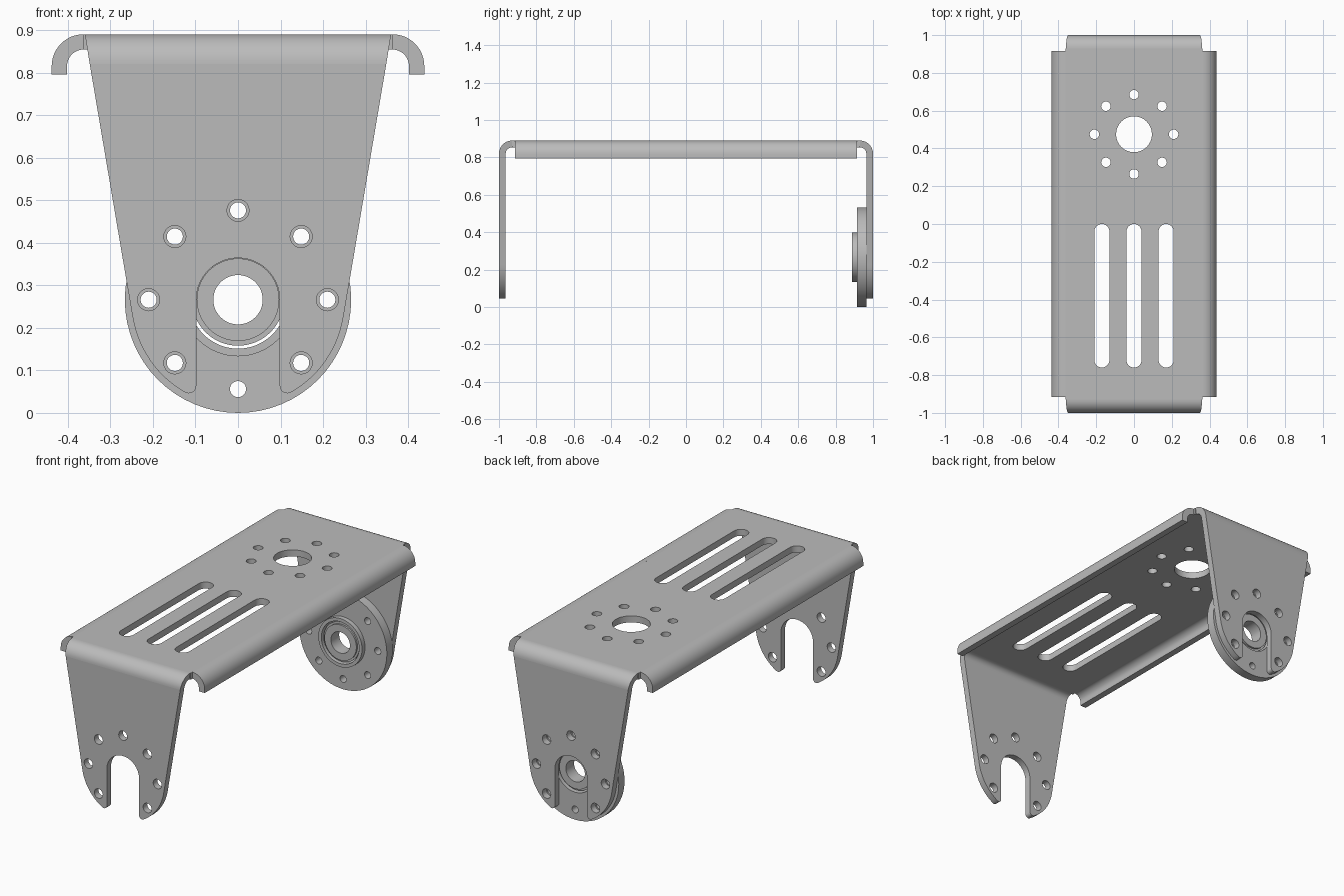
import bpy, bmesh
from math import sin, cos, pi, radians
from mathutils import Matrix

if "Cube" in bpy.data.objects:
    bpy.data.objects.remove(bpy.data.objects["Cube"])

steel = bpy.data.materials.new("grey_steel")
steel.use_nodes = True
GREY = (0.5, 0.5, 0.5, 1)
steel.diffuse_color = GREY
steel.node_tree.nodes["Principled BSDF"].inputs["Base Color"].default_value = GREY

T = 0.036                    # sheet thickness
TOP = 0.89                   # top of the sheet
AXLE = 0.266                 # height of the pivot
FLAT = Matrix.Identity(4)
UPRIGHT = Matrix.Rotation(pi / 2, 4, 'X')                                    # profile in x, z
SIDEWAYS = Matrix(((0, 0, 1, 0), (1, 0, 0, 0), (0, 1, 0, 0), (0, 0, 0, 1)))  # profile in y, z


def arc(cx, cy, r, a0, a1, n=12):
    angles = [radians(a0 + (a1 - a0) * i / n) for i in range(n + 1)]
    return [(cx + r * cos(a), cy + r * sin(a)) for a in angles]


def circle(cx, cy, r, n=32):
    return arc(cx, cy, r, 0, 360, n)[:-1]


def bolt_circle(cx, cy, r, skip=None):
    return [circle(cx + 0.21 * cos(k * pi / 4), cy + 0.21 * sin(k * pi / 4), r, 20)
            for k in range(8) if k != skip]


def sheet(name, outline, holes, depth, frame, place=(0, 0, 0)):
    """Extrude an outline with holes to a solid of the given depth."""
    curve = bpy.data.curves.new(name, 'CURVE')
    curve.dimensions = '2D'
    curve.fill_mode = 'BOTH'
    curve.extrude = depth / 2
    for loop in [outline] + holes:
        spline = curve.splines.new('POLY')
        spline.points.add(len(loop) - 1)
        for point, (u, v) in zip(spline.points, loop):
            point.co = (u, v, 0, 1)
        spline.use_cyclic_u = True
    temp = bpy.data.objects.new(name + "_curve", curve)
    bpy.context.collection.objects.link(temp)
    bpy.context.view_layer.update()
    mesh = bpy.data.meshes.new_from_object(temp.evaluated_get(bpy.context.evaluated_depsgraph_get()))
    bpy.data.objects.remove(temp)
    bm = bmesh.new()
    bm.from_mesh(mesh)
    bmesh.ops.remove_doubles(bm, verts=bm.verts, dist=1e-5)
    bm.transform(Matrix.Translation(place) @ frame)
    bmesh.ops.recalc_face_normals(bm, faces=bm.faces)
    bm.to_mesh(mesh)
    bm.free()
    mesh.materials.clear()
    mesh.materials.append(steel)
    obj = bpy.data.objects.new(name, mesh)
    bpy.context.collection.objects.link(obj)
    bpy.ops.object.select_all(action='DESELECT')
    obj.select_set(True)
    bpy.context.view_layer.objects.active = obj
    bpy.ops.object.shade_smooth_by_angle(angle=radians(30))
    return obj


# Top plate with a pivot hole, bolt holes and three long slots
W, L = 0.363, 0.93
slots = [arc(x, -0.04, 0.04, 0, 180) + arc(x, -0.72, 0.04, 180, 360) for x in (-0.17, 0, 0.17)]
sheet("top_plate", [(-W, -L), (W, -L), (W, L), (-W, L)],
      [circle(0, 0.475, 0.095)] + bolt_circle(0, 0.475, 0.025) + slots,
      T, FLAT, (0, 0, TOP - T / 2))

# Curled hems along both long sides
R = 0.075
hem = ([(W + R, 0.795)] + arc(W, TOP - R, R, 0, 90)
       + arc(W, TOP - R, R - T, 90, 0) + [(W + R - T, 0.795)])
for side, s in (("left", 1), ("right", -1)):
    sheet(side + "_hem", [(s * x, z) for x, z in hem], [], 1.83, UPRIGHT)

# Leg outline: tapered sides, round lower end, open slot in the middle
B = 0.07
half = ([(0.3485, TOP - B)] + arc(0, AXLE, 0.251, -9.4, -61, 14)
        + arc(0.116, 0.064, 0.018, 270, 180, 5) + arc(0, AXLE, 0.098, 0, 90, 16))
leg = half + [(-x, z) for x, z in reversed(half[:-1])]

# Bent corners and legs at both ends
bend = arc(L, TOP - B, B, 0, 90) + arc(L, TOP - B, B - T, 90, 0)
for end, s in (("front", -1), ("back", 1)):
    corner = sheet(end + "_bend", [(s * y, z) for y, z in bend], [], 2, SIDEWAYS)
    for v in corner.data.vertices:
        v.co.x *= 0.36 - (TOP - v.co.z) * 0.166
    sheet(end + "_leg", leg, bolt_circle(0, AXLE, 0.026, skip=6),
          T, UPRIGHT, (0, s * (1 - T / 2), 0))


# Pivot disc, hub and bushing on the inside of the back leg
def ring(name, outer, inner, y0, y1, extra=()):
    sheet(name, circle(0, AXLE, outer, 64), [circle(0, AXLE, inner, 48)] + list(extra),
          y1 - y0, UPRIGHT, (0, (y0 + y1) / 2, 0))


ring("pivot_disc", 0.266, 0.115, 0.914, 0.964, bolt_circle(0, AXLE, 0.019))
ring("pivot_hub", 0.133, 0.115, 0.888, 0.914)
ring("bushing", 0.097, 0.058, 0.89, 0.962)
ring("bushing_flange", 0.108, 0.097, 0.9, 0.95)
